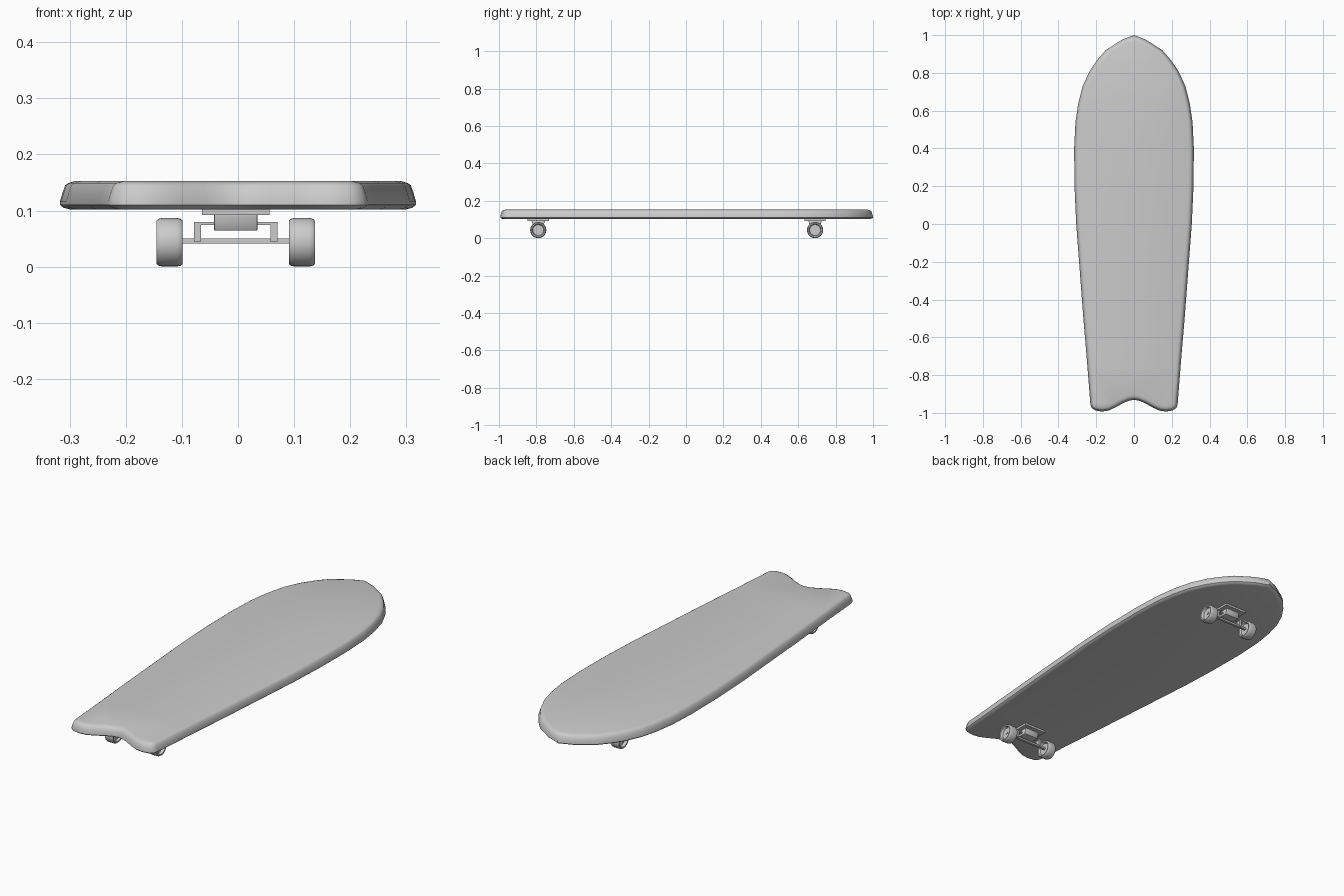
import bpy, bmesh, math
from mathutils import Vector

if "Cube" in bpy.data.objects:
    bpy.data.objects.remove(bpy.data.objects["Cube"])

CX = -0.004  # trucks sit very slightly off centre


def make_object(name, bm, angle=35):
    bmesh.ops.recalc_face_normals(bm, faces=bm.faces)
    mesh = bpy.data.meshes.new(name)
    bm.to_mesh(mesh)
    bm.free()
    ob = bpy.data.objects.new(name, mesh)
    bpy.context.collection.objects.link(ob)
    bpy.context.view_layer.objects.active = ob
    ob.select_set(True)
    bpy.ops.object.shade_smooth_by_angle(angle=math.radians(angle))
    ob.select_set(False)
    return ob


def bridge(bm, rings):
    for a, b in zip(rings, rings[1:]):
        n = len(a)
        for i in range(n):
            bm.faces.new((a[i], a[(i + 1) % n], b[(i + 1) % n], b[i]))


def inset_outline(pts, d):
    # mitred inward offset of a clockwise outline
    out = []
    for i, p in enumerate(pts):
        e1 = (p - pts[i - 1]).normalized()
        e2 = (pts[(i + 1) % len(pts)] - p).normalized()
        n1, n2 = Vector((e1.y, -e1.x)), Vector((e2.y, -e2.x))
        m = (n1 + n2).normalized()
        out.append(p + m * d / m.dot(n1))
    return out


def box(name, x, y, z, taper=1.0, bevel=0.0):
    # box from ranges; taper scales the lower face
    bm = bmesh.new()
    c = Vector((sum(x) / 2, sum(y) / 2, sum(z) / 2))
    bmesh.ops.create_cube(bm, size=1)
    for v in bm.verts:
        t = taper if v.co.z < 0 else 1
        v.co = c + Vector((v.co.x * (x[1] - x[0]), v.co.y * (y[1] - y[0]) * t,
                           v.co.z * (z[1] - z[0])))
    if bevel:
        bmesh.ops.bevel(bm, geom=bm.edges[:], offset=bevel, segments=2,
                        profile=0.5, affect='EDGES')
    return make_object(name, bm)


def lathe(name, profile, centre, side, n=32):
    # spin (x, radius) closed profile about the x axis
    bm = bmesh.new()
    rings = []
    for px, r in profile:
        rings.append([bm.verts.new((centre[0] + side * px,
                                    centre[1] + r * math.cos(2 * math.pi * i / n),
                                    centre[2] + r * math.sin(2 * math.pi * i / n)))
                      for i in range(n)])
    bridge(bm, rings)
    bm.faces.new(rings[0])
    bm.faces.new(rings[-1])
    return make_object(name, bm)


# Deck: rounded rail swept around a swallow-tail outline
half = [(0.065, 0.975), (0.15, 0.92), (0.195, 0.868), (0.235, 0.81), (0.272, 0.73),
        (0.295, 0.64), (0.31, 0.54), (0.317, 0.40), (0.315, 0.2), (0.306, 0.0),
        (0.287, -0.25), (0.268, -0.5), (0.247, -0.75), (0.231, -0.955),
        (0.224, -0.974), (0.205, -0.987), (0.17, -0.993), (0.135, -0.988), (0.10, -0.972),
        (0.055, -0.947), (0.025, -0.935)]
outline = ([Vector((0, 1.0))] + [Vector(p) for p in half] + [Vector((0, -0.931))]
           + [Vector((-x, y)) for x, y in reversed(half)])
rail = [(0.018, 0.102), (0.006, 0.105), (0, 0.110), (0, 0.117), (0.004, 0.131),
        (0.009, 0.145), (0.015, 0.149), (0.028, 0.153)]
bm = bmesh.new()
rings = []
for d, z in rail:
    # clockwise outline: right-hand normals point inward
    rings.append([bm.verts.new((p.x, p.y, z)) for p in inset_outline(outline, d)])
bridge(bm, rings)
caps = [bm.faces.new(rings[0]), bm.faces.new(rings[-1])]
bmesh.ops.triangulate(bm, faces=caps)
make_object("deck", bm, 40)

# Wheel section: tread, rounded shoulders, recessed hub on both sides
wheel_profile = [(0.010, 0.010), (0.010, 0.029), (0.001, 0.033), (0.0, 0.039),
                 (0.004, 0.042), (0.010, 0.0432), (0.036, 0.0432), (0.042, 0.042),
                 (0.046, 0.039), (0.045, 0.033), (0.032, 0.029), (0.032, 0.010)]

for label, y in (("front", -0.79), ("back", 0.69)):
    # Mounting plate and tapered pivot block
    box(label + "_base_plate", (CX - 0.060, CX + 0.060), (y - 0.057, y + 0.057),
        (0.092, 0.104))
    box(label + "_pivot_block", (CX - 0.039, CX + 0.039), (y - 0.036, y + 0.036),
        (0.064, 0.093), 0.75, 0.003)

    # Hanger: axle bar with an arched frame
    box(label + "_axle", (CX - 0.13, CX + 0.13), (y - 0.006, y + 0.006), (0.041, 0.050))
    box(label + "_hanger_top", (CX - 0.074, CX + 0.074), (y - 0.010, y + 0.010),
        (0.074, 0.080))
    for side, s in (("left", -1), ("right", 1)):
        x0, x1 = sorted((CX + s * 0.062, CX + s * 0.074))
        box(f"{label}_{side}_hanger_arm", (x0, x1), (y - 0.010, y + 0.010),
            (0.045, 0.0795))
        lathe(f"{label}_{side}_wheel", wheel_profile,
              (CX + s * 0.095, y, 0.0435), s)
